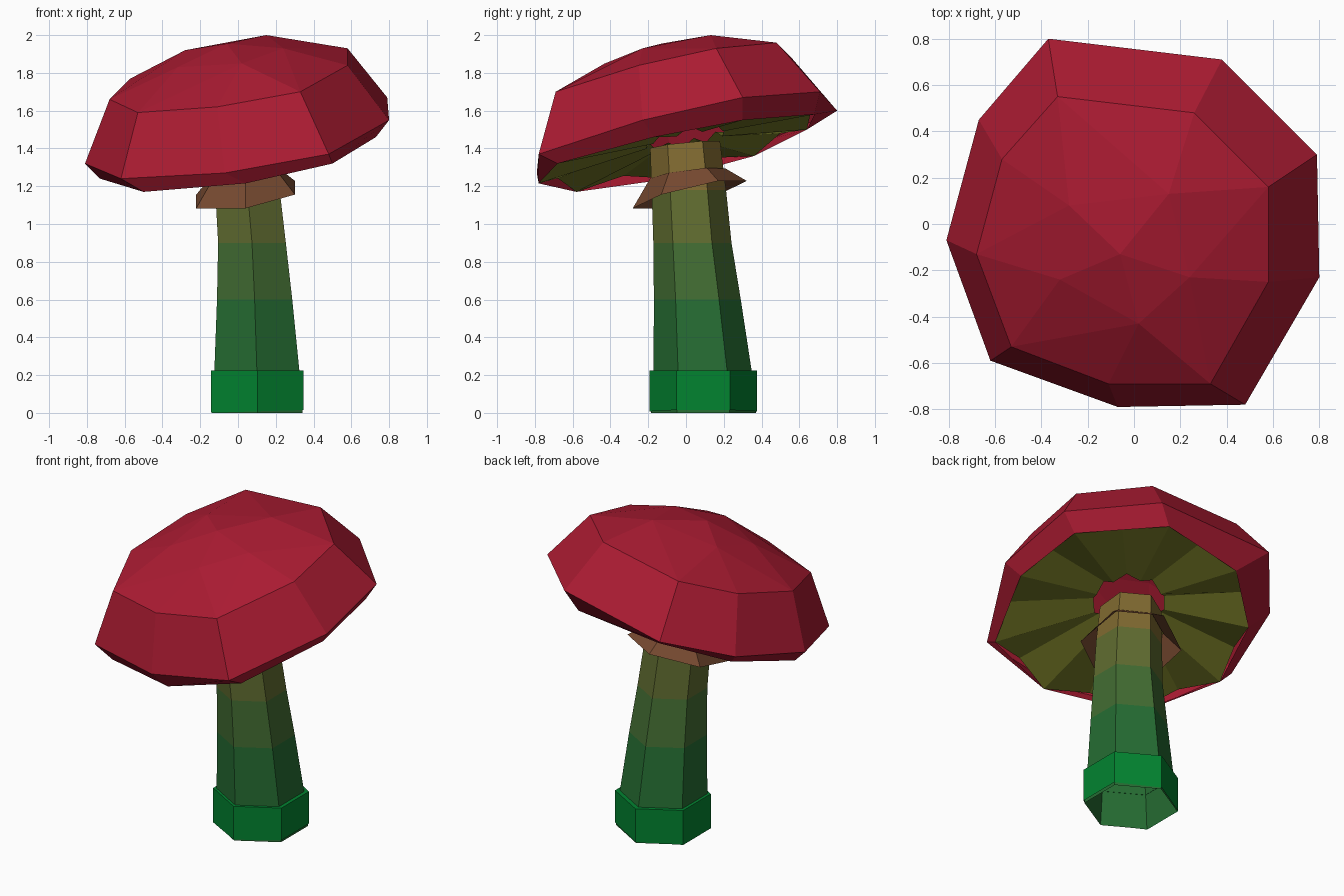
import bpy, bmesh, math
from mathutils import Vector

if "Cube" in bpy.data.objects:
    bpy.data.objects.remove(bpy.data.objects["Cube"])


def material(name, rgb):
    m = bpy.data.materials.new(name)
    lin = [(c / 255 / 12.92) if c < 11 else ((c / 255 + 0.055) / 1.055) ** 2.4 for c in rgb]
    m.diffuse_color = (*lin, 1)
    m.use_nodes = True
    m.node_tree.nodes["Principled BSDF"].inputs["Base Color"].default_value = m.diffuse_color
    return m


RED = material("cap_red", (171, 27, 50))
GREEN = material("collar_green", (2, 131, 48))
OLIVE = material("gill_olive", (116, 120, 38))
BROWN = material("skirt_brown", (118, 73, 48))
STEM = [material("stem_" + n, c) for n, c in (
    ("green", (37, 108, 50)), ("moss", (66, 108, 50)),
    ("khaki", (96, 108, 48)), ("tan", (128, 106, 48)))]


def finish(name, bm, mats):
    me = bpy.data.meshes.new(name)
    bm.to_mesh(me)
    bm.free()
    ob = bpy.data.objects.new(name, me)
    bpy.context.collection.objects.link(ob)
    for m in mats:
        me.materials.append(m)
    return ob


def loft(bm, rings):
    """Join counter-clockwise rings from first to last; returns the vertex rings."""
    vs = [[bm.verts.new(p) for p in r] for r in rings]
    for k, (a, b) in enumerate(zip(vs, vs[1:])):
        n = len(a)
        for i in range(n):
            j = (i + 1) % n
            f = bm.faces.new((a[i], a[j], b[j], b[i]))
            f.material_index = k
    return vs


def hexagon(x, y, z, r, tx=0.0, ty=0.0):
    """Six-sided ring with a point facing front; tx and ty tilt its plane."""
    pts = []
    for i in range(6):
        a = math.radians(30 + 60 * i)
        px, py = x + r * math.cos(a), y + r * math.sin(a)
        pts.append((px, py, z + tx * px + ty * py))
    return pts


# stem: leaning, tapering tube with four colour bands, open at the foot
bm = bmesh.new()
vs = loft(bm, [
    hexagon(0.102, 0.092, 0.0, 0.278),
    hexagon(0.10, 0.088, 0.22, 0.26),
    hexagon(0.088, 0.06, 0.60, 0.23),
    hexagon(0.074, 0.034, 0.90, 0.207),
    hexagon(0.05, 0.015, 1.18, 0.197),
    hexagon(0.02, -0.005, 1.42, 0.185, 0.06, 0.1)])
for f in bm.faces:
    f.material_index = max(0, f.material_index - 1)
top = bm.faces.new(vs[-1])
top.material_index = 3
finish("stem", bm, STEM)

# collar: band around the foot with a small ledge on top
bm = bmesh.new()
loft(bm, [hexagon(0.102, 0.092, 0.005, 0.284, 0.03),
          hexagon(0.102, 0.092, 0.225, 0.284), hexagon(0.10, 0.088, 0.225, 0.258)])
for f in bm.faces:
    f.material_index = 0
finish("collar", bm, [GREEN])

# skirt: tilted flaring ring below the cap
bm = bmesh.new()
loft(bm, [hexagon(0.04, 0.02, 1.145, 0.302, 0.14, 0.24),
          hexagon(0.04, 0.01, 1.262, 0.2, 0.10, 0.13)])
finish("skirt", bm, [BROWN])

# cap: nine-sided rings, counter-clockwise from the front right
lip = [(0.50, -0.68, 1.32), (0.73, -0.17, 1.46), (0.71, 0.30, 1.55),
       (0.30, 0.68, 1.58), (-0.25, 0.64, 1.50), (-0.58, 0.36, 1.36),
       (-0.73, -0.08, 1.24), (-0.50, -0.58, 1.17), (0.04, -0.78, 1.215)]
rim = [(0.48, -0.78, 1.37), (0.80, -0.23, 1.55), (0.79, 0.30, 1.67),
       (0.38, 0.71, 1.70), (-0.37, 0.80, 1.60), (-0.67, 0.45, 1.45),
       (-0.81, -0.07, 1.32), (-0.62, -0.59, 1.24), (-0.07, -0.79, 1.27)]
shoulder = [(0.33, -0.69, 1.70), (0.58, -0.25, 1.84), (0.58, 0.16, 1.93),
            (0.26, 0.48, 1.96), (-0.33, 0.55, 1.89), (-0.57, 0.28, 1.77),
            (-0.68, -0.13, 1.66), (-0.53, -0.53, 1.59), (-0.11, -0.69, 1.62)]
crown = [(0.15, 0.13, 2.0), (-0.28, 0.08, 1.92), (-0.32, -0.24, 1.83),
         (0.02, -0.43, 1.85), (0.24, -0.23, 1.93), (-0.06, -0.13, 1.955)]
bm = bmesh.new()
shoulder_v = [bm.verts.new(p) for p in shoulder]
for p in crown:
    bm.verts.new(p)
bmesh.ops.convex_hull(bm, input=bm.verts[:])
keep = set(shoulder_v)
under = [f for f in bm.faces if all(v in keep for v in f.verts)]
bmesh.ops.delete(bm, geom=under, context='FACES')
loft(bm, [lip, rim, shoulder])
for f in bm.faces:
    f.material_index = 0
bmesh.ops.remove_doubles(bm, verts=bm.verts[:], dist=0.0005)
bmesh.ops.recalc_face_normals(bm, faces=bm.faces[:])
finish("cap", bm, [RED])

# gills: pleated underside from the lip to an open ring around the stem
hub = Vector((0.04, 0.0, 1.46))
outer, inner = [], []
for i, p in enumerate(lip):
    a, b = Vector(p), Vector(lip[(i + 1) % 9])
    outer += [a, (a + b) / 2 + Vector((0, 0, 0.05))]
for i, p in enumerate(outer):
    d = (p - hub).to_2d().normalized() * 0.21
    fold = 0.02 if i % 2 else -0.02
    inner.append(hub + Vector((d.x, d.y, 0.16 * d.x + 0.2 * d.y + fold)))
bm = bmesh.new()
loft(bm, [inner, outer])
for f in bm.faces:
    f.material_index = 0
finish("gills", bm, [OLIVE])
